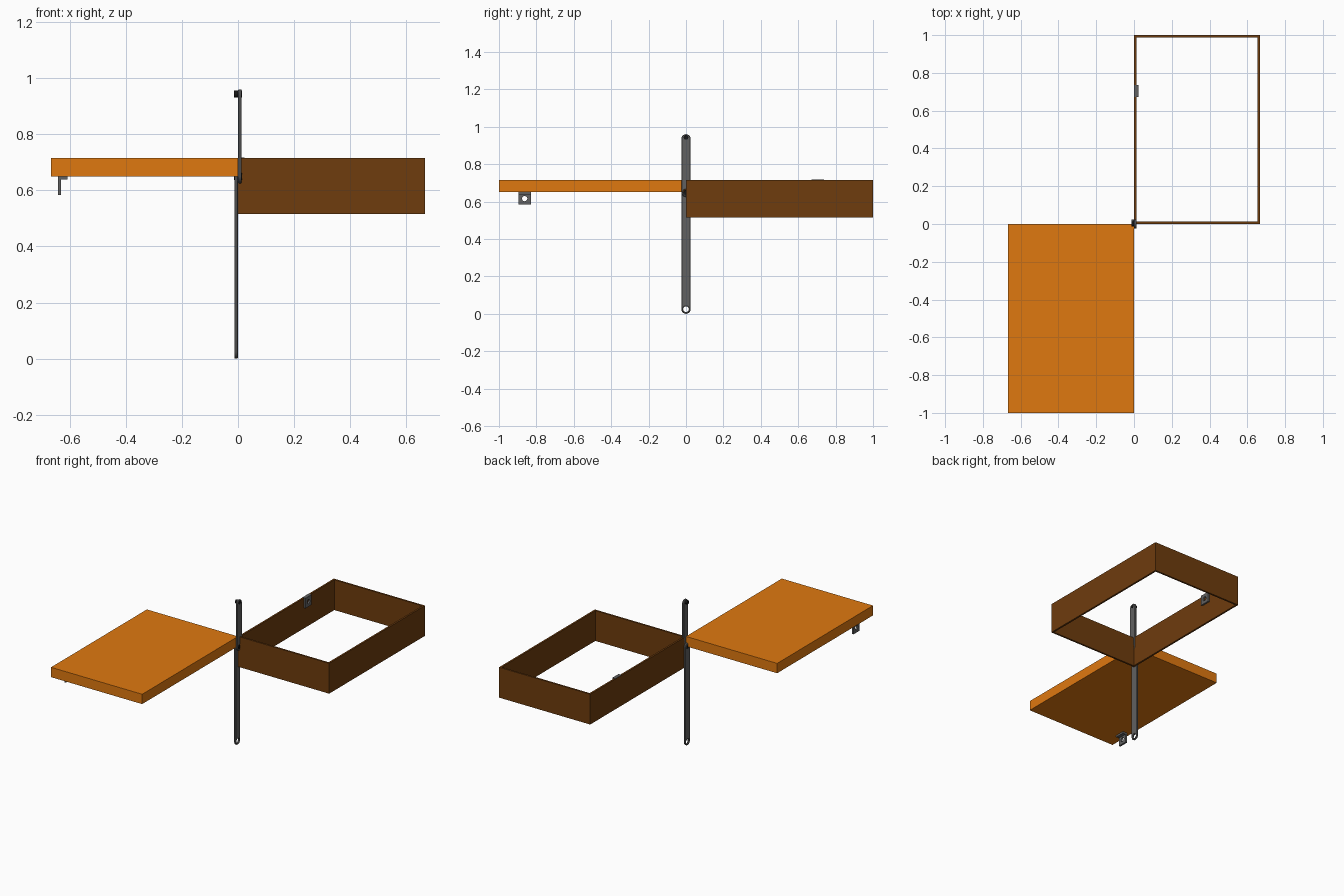
import bpy, bmesh
from math import pi, cos, sin
from mathutils import Matrix

if "Cube" in bpy.data.objects:
    bpy.data.objects.remove(bpy.data.objects["Cube"])


def material(name, color):
    m = bpy.data.materials.new(name)
    m.diffuse_color = (*color, 1)
    m.use_nodes = True
    m.node_tree.nodes["Principled BSDF"].inputs["Base Color"].default_value = m.diffuse_color
    return m


ORANGE = material("orange_board", (0.74, 0.19, 0.005))
BROWN = material("brown_board", (0.156, 0.045, 0.004))
STEEL = material("dark_steel", (0.12, 0.12, 0.12))
BLACK = material("black_pin", (0.008, 0.008, 0.008))

# local (x, y, z) of a flat profile becomes world (y, z, x)
TO_YZ = Matrix(((0, 0, 1, 0), (1, 0, 0, 0), (0, 1, 0, 0), (0, 0, 0, 1)))


def box(bm, lo, hi):
    size = [b - a for a, b in zip(lo, hi)]
    mid = [(a + b) / 2 for a, b in zip(lo, hi)]
    bmesh.ops.create_cube(bm, size=1, matrix=Matrix.Translation(mid) @ Matrix.Diagonal((*size, 1)))


def finish(bm, name, mat):
    me = bpy.data.meshes.new(name)
    bm.to_mesh(me)
    bm.free()
    ob = bpy.data.objects.new(name, me)
    bpy.context.collection.objects.link(ob)
    me.materials.append(mat)
    return ob


def arc(y, z, r, a0, a1, n):
    return [(y + r * cos(a0 + (a1 - a0) * i / n), z + r * sin(a0 + (a1 - a0) * i / n)) for i in range(n + 1)]


def circle(y, z, r, n=32):
    return arc(y, z, r, 0, 2 * pi, n)[:-1]


def plate(name, loops, x0, x1, mat, bevel=0.0):
    """Flat plate with holes, outline in y-z, thickness along x."""
    cu = bpy.data.curves.new(name, 'CURVE')
    cu.dimensions, cu.fill_mode = '2D', 'BOTH'
    cu.bevel_depth, cu.bevel_resolution, cu.offset = bevel, 0, -bevel
    cu.extrude = (x1 - x0) / 2 - bevel
    for pts in loops:
        sp = cu.splines.new('POLY')
        sp.points.add(len(pts) - 1)
        for p, (y, z) in zip(sp.points, pts):
            p.co = (y, z, 0, 1)
        sp.use_cyclic_u = True
    ob = bpy.data.objects.new(name, cu)
    bpy.context.collection.objects.link(ob)
    bpy.ops.object.select_all(action='DESELECT')
    ob.select_set(True)
    bpy.context.view_layer.objects.active = ob
    bpy.ops.object.convert(target='MESH')
    ob = bpy.context.object
    ob.data.transform(Matrix.Translation(((x0 + x1) / 2, 0, 0)) @ TO_YZ)
    ob.data.materials.clear()
    ob.data.materials.append(mat)
    bm = bmesh.new()
    bm.from_mesh(ob.data)
    bmesh.ops.remove_doubles(bm, verts=bm.verts, dist=1e-5)
    bmesh.ops.recalc_face_normals(bm, faces=bm.faces)
    bm.to_mesh(ob.data)
    bm.free()
    bpy.ops.object.shade_smooth_by_angle(angle=pi / 6)
    return ob


def bar(name, z0, z1, x0, x1):
    r = 0.025
    outline = arc(0, z0 + r, r, pi, 2 * pi, 16) + arc(0, z1 - r, r, 0, pi, 16)
    plate(name, [outline, circle(0, z0 + r, 0.015)], x0, x1, STEEL, 0.003)


def pin(name, z, x0, x1):
    plate(name, [circle(0, z, 0.0125)], x0, x1, BLACK)


def bracket(name, y, z0, z1, x0, flange_x0, flange_x1):
    h, t = 0.0325, 0.012
    square = [(y - h, z0), (y + h, z0), (y + h, z1), (y - h, z1)]
    plate(name + "_plate", [square, circle(y, z0 + h, 0.014)], x0, x0 + t, STEEL)
    bm = bmesh.new()
    box(bm, (flange_x0, y - h, z1 - t), (flange_x1, y + h, z1))
    finish(bm, name + "_flange", STEEL)


# solid lid board
bm = bmesh.new()
box(bm, (-0.666, -1, 0.65), (0, 0, 0.715))
finish(bm, "lid_board", ORANGE)

# open four-sided frame, mitred from two nested rectangles
T = 0.012
rect = lambda d: [(d, d), (1 - d, d), (1 - d, 0.2 - d), (d, 0.2 - d)]
bm = bmesh.new()
rings = []
for d, z in ((0, 0.515), (0, 0.715), (T, 0.715), (T, 0.515)):
    X, Y = 0.666 - d, 1 - d
    rings.append([bm.verts.new((x, y, z)) for x, y in ((d, d), (X, d), (X, Y), (d, Y))])
for k in range(4):
    a, b = rings[k], rings[(k + 1) % 4]
    for i in range(4):
        j = (i + 1) % 4
        bm.faces.new((a[i], a[j], b[j], b[i]))
bmesh.ops.recalc_face_normals(bm, faces=bm.faces)
finish(bm, "box_frame", BROWN)

# two linked support bars with their pivot pins
bar("lower_bar", 0.0, 0.675, -0.013, 0.0)
bar("upper_bar", 0.625, 0.96, 0.0, 0.013)
pin("pivot_pin", 0.65, -0.0135, 0.0135)
pin("end_pin", 0.943, -0.014, 0.0135)

# brackets below the lid and inside the frame
bracket("lid_bracket", -0.8625, 0.583, 0.65, -0.642, -0.63, -0.608)
bracket("frame_bracket", 0.704, 0.65, 0.717, 0.011, 0.001, 0.011)
